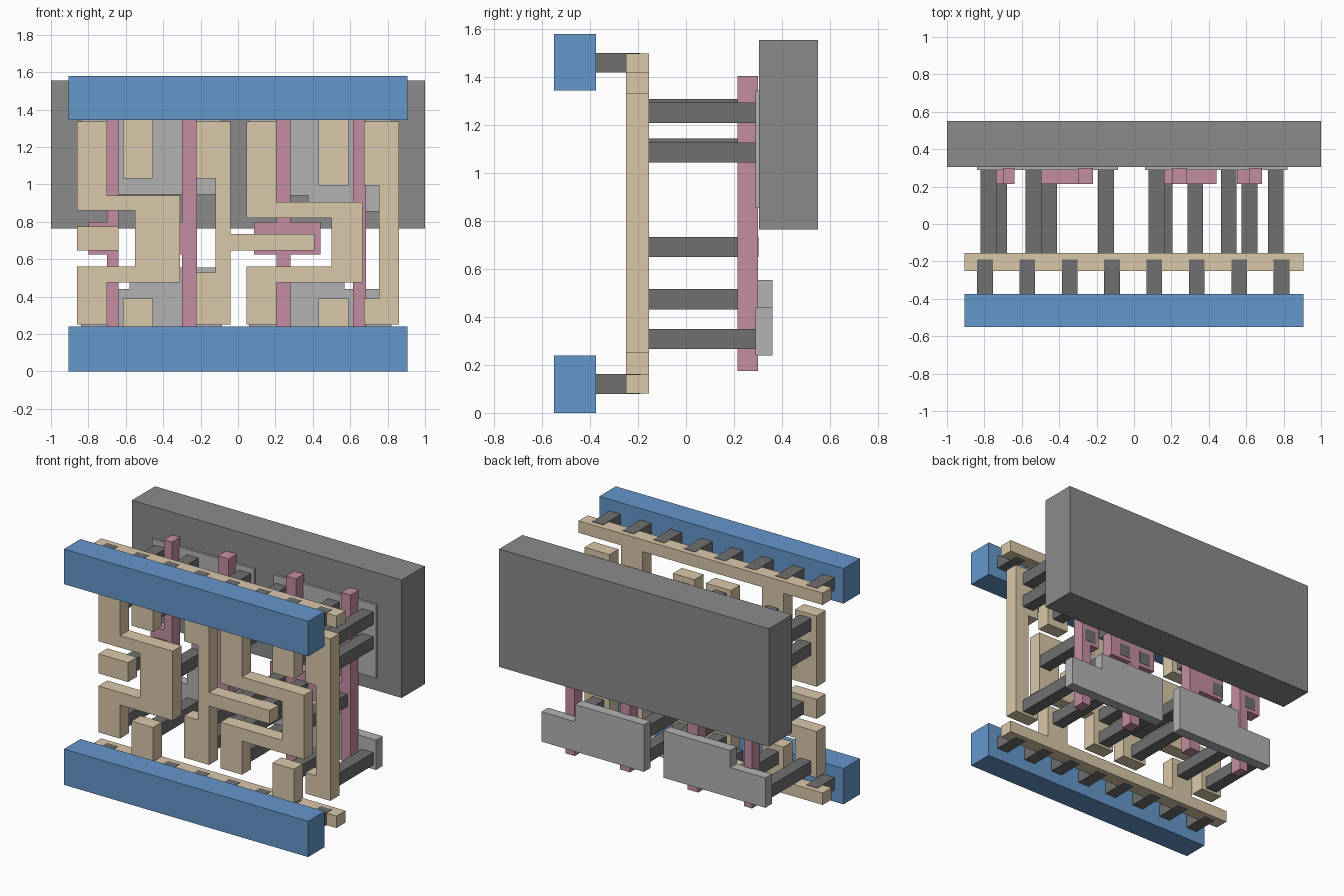
import bpy, bmesh


def material(name, rgb):
    m = bpy.data.materials.new(name)
    m.diffuse_color = (*rgb, 1)
    return m


BLUE = material("blue", (0.13, 0.31, 0.60))
TAN = material("tan", (0.70, 0.58, 0.40))
PINK = material("pink", (0.56, 0.27, 0.36))
DARK = material("dark_grey", (0.16, 0.16, 0.16))
LIGHT = material("light_grey", (0.45, 0.45, 0.45))
GREY = material("grey", (0.26, 0.26, 0.26))


def prism(name, outline, y0, y1, mat):
    """Extrude an x-z outline from y0 to y1."""
    bm = bmesh.new()
    face = bm.faces.new([bm.verts.new((x, y0, z)) for x, z in outline])
    ext = bmesh.ops.extrude_face_region(bm, geom=[face])
    verts = [g for g in ext["geom"] if isinstance(g, bmesh.types.BMVert)]
    bmesh.ops.translate(bm, verts=verts, vec=(0, y1 - y0, 0))
    bmesh.ops.recalc_face_normals(bm, faces=bm.faces)
    me = bpy.data.meshes.new(name)
    bm.to_mesh(me)
    bm.free()
    me.materials.append(mat)
    ob = bpy.data.objects.new(name, me)
    bpy.context.collection.objects.link(ob)
    return ob


def box(name, x0, x1, y0, y1, z0, z1, mat):
    return prism(name, [(x0, z0), (x1, z0), (x1, z1), (x0, z1)], y0, y1, mat)


T0, T1 = -0.25, -0.155   # depth of the tan layer
W = 0.905                # half width of the rails

# Blue front rails
box("lower_rail", -W, W, -0.55, -0.375, 0, 0.24, BLUE)
box("upper_rail", -W, W, -0.55, -0.375, 1.345, 1.58, BLUE)

# Tan strips behind the rails, each with two stubs
prism("lower_strip", [(-W, .08), (W, .08), (W, .16), (.59, .16), (.59, .39), (.43, .39), (.43, .16),
                      (-.455, .16), (-.455, .39), (-.615, .39), (-.615, .16), (-W, .16)], T0, T1, TAN)
prism("upper_strip", [(-W, 1.50), (-W, 1.42), (-.615, 1.42), (-.615, 1.03), (-.455, 1.03), (-.455, 1.42),
                      (.43, 1.42), (.43, .995), (.59, .995), (.59, 1.42), (W, 1.42), (W, 1.50)], T0, T1, TAN)

# Short posts joining rails to strips
for i in range(8):
    x = -0.797 + 0.2265 * i
    for level, z in (("lower", 0.079), ("upper", 1.419)):
        box(f"{level}_rail_post_{i + 1}", x - .042, x + .042, -0.375, -0.19, z, z + .083, DARK)

# Tan tracks
prism("left_track", [(-.86, 1.335), (-.86, .86), (-.55, .86), (-.55, .56), (-.86, .56), (-.86, .25),
                     (-.70, .25), (-.70, .475), (-.31, .475), (-.31, .94), (-.70, .94), (-.70, 1.335)], T0, T1, TAN)
box("left_tab", -.86, -.64, T0, T1, .645, .775, TAN)
prism("middle_track", [(-.225, 1.335), (-.225, 1.03), (-.12, 1.03), (-.12, .53), (-.225, .53), (-.225, .25),
                       (-.04, .25), (-.04, .645), (.41, .645), (.41, .735), (-.04, .735), (-.04, 1.335)], T0, T1, TAN)
prism("inner_right_track", [(.045, 1.335), (.045, .82), (.50, .82), (.50, .56), (.045, .56), (.045, .25),
                            (.205, .25), (.205, .475), (.665, .475), (.665, .905), (.205, .905), (.205, 1.335)],
      T0, T1, TAN)
prism("right_track", [(.675, 1.335), (.675, .995), (.755, .995), (.755, .39), (.675, .39), (.675, .25),
                      (.86, .25), (.86, 1.335)], T0, T1, TAN)

# Pink columns with a wider pad at mid height: (column x0, x1, pad x0, x1)
for i, (a, b, c, d) in enumerate([(-.70, -.64, -.80, -.64), (-.30, -.22, -.495, -.22),
                                  (.205, .28, .085, .44), (.615, .685, .55, .685)]):
    pts = [(a, .175), (b, .175), (b, .625), (d, .625), (d, .80), (b, .80),
           (b, 1.405), (a, 1.405), (a, .80), (c, .80), (c, .625), (a, .625)]
    pts = [p for j, p in enumerate(pts) if p != pts[j - 1]]
    if b == d:
        pts = [p for p in pts if not (p[0] == b and p[1] in (.625, .80))]
    prism(f"pink_column_{i + 1}", pts, 0.215, 0.30, PINK)

# Grey back block and the light plates
box("back_block", -1, 1, 0.305, 0.55, 0.765, 1.555, GREY)
box("upper_left_plate", -.84, -.085, 0.29, 0.36, .945, 1.345, LIGHT)
prism("upper_right_plate", [(.06, 1.345), (.06, .94), (.375, .94), (.375, .855), (.82, .855), (.82, 1.345)],
      0.29, 0.36, LIGHT)
prism("lower_left_plate", [(-.84, .24), (-.085, .24), (-.085, .555), (-.58, .555), (-.58, .44), (-.84, .44)],
      0.29, 0.36, LIGHT)
prism("lower_right_plate", [(.06, .24), (.82, .24), (.82, .44), (.57, .44), (.57, .555), (.06, .555)],
      0.29, 0.36, LIGHT)

# Long posts from tracks to plates
for i, x in enumerate((-.778, -.537, -.15, .12, .507, .758)):
    up = 1.06 if x < 0 else 1.045
    levels = [.267, up, up + .165]
    if abs(x) < .2:
        levels.append(.432)
    for j, z in enumerate(levels):
        box(f"plate_post_{i + 1}_{j + 1}", x - .042, x + .042, T1, 0.297, z, z + .084, DARK)

# Long posts from tracks through the pink pads
for i, x in enumerate((-.722, -.453, .163, .328, .618)):
    box(f"pad_post_{i + 1}", x - .042, x + .042, T1, 0.302, .65, .734, DARK)
